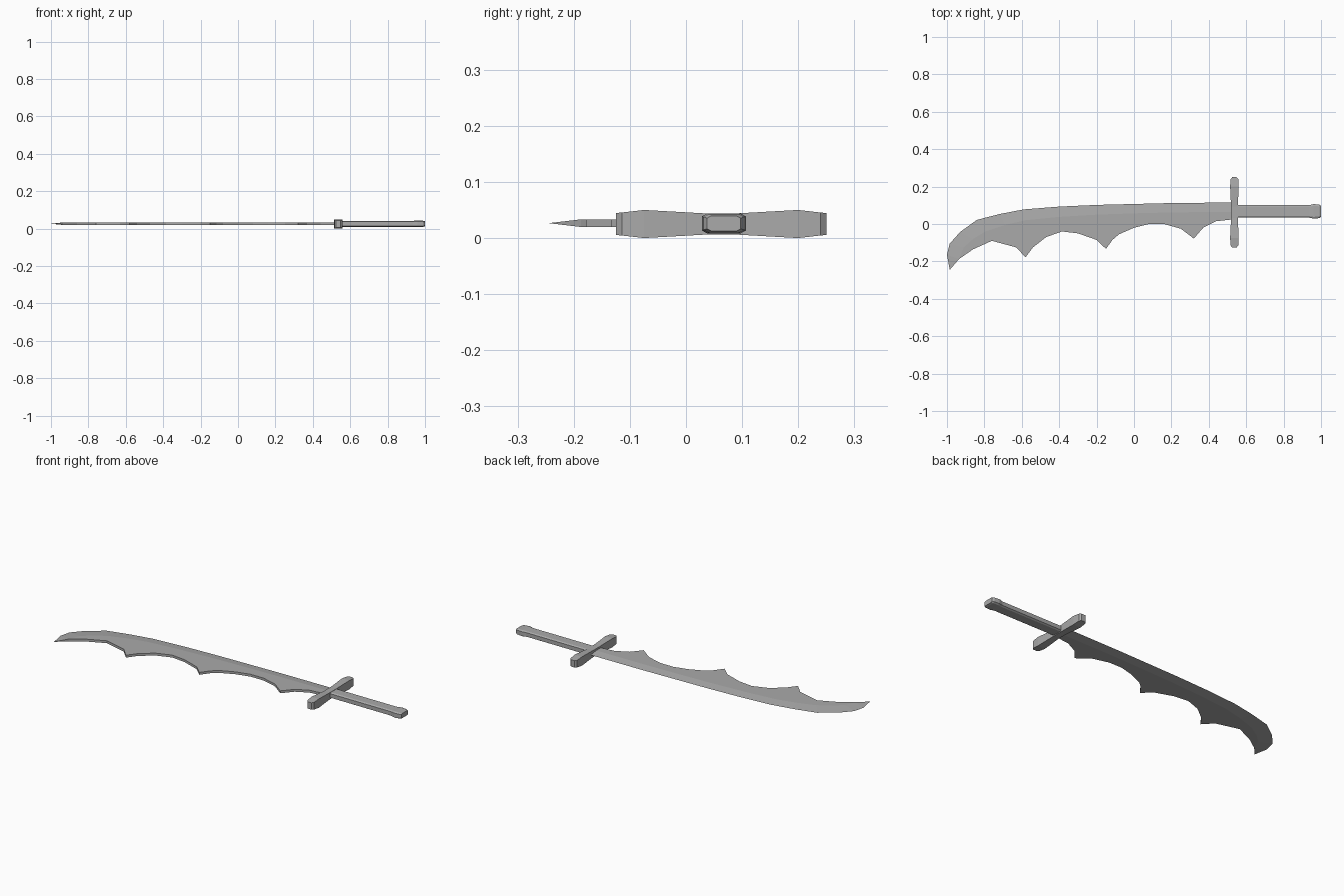
import bpy
import bmesh

cube = bpy.data.objects.get("Cube")
if cube:
    bpy.data.objects.remove(cube, do_unlink=True)

steel = bpy.data.materials.new("grey steel")
steel.use_nodes = True
grey = (0.4, 0.4, 0.4, 1)
steel.diffuse_color = grey
steel.node_tree.nodes["Principled BSDF"].inputs["Base Color"].default_value = grey


def finish(name, bm):
    bmesh.ops.recalc_face_normals(bm, faces=bm.faces)
    mesh = bpy.data.meshes.new(name)
    bm.to_mesh(mesh)
    bm.free()
    mesh.materials.append(steel)
    obj = bpy.data.objects.new(name, mesh)
    bpy.context.collection.objects.link(obj)
    return obj


def loft(name, rings):
    """Skin a list of equal-length closed rings and cap both ends."""
    bm = bmesh.new()
    loops = [[bm.verts.new(p) for p in ring] for ring in rings]
    n = len(loops[0])
    for a, b in zip(loops, loops[1:]):
        for i in range(n):
            j = (i + 1) % n
            bm.faces.new((a[i], a[j], b[j], b[i]))
    bm.faces.new(loops[0])
    bm.faces.new(loops[-1])
    return finish(name, bm)


# Blade: sharp curved back, ridge line, and a thick scalloped lower edge
MID, HALF = 0.0265, 0.0068
back = [(0.53, 0.115), (0.2, 0.112), (0, 0.107), (-0.2, 0.102), (-0.4, 0.093),
        (-0.59, 0.078), (-0.72, 0.053), (-0.84, 0.022), (-0.93, -0.043),
        (-0.985, -0.105), (-1, -0.165)]
ridge = [(0.53, 0.065), (0.2, 0.062), (0, 0.057), (-0.2, 0.05), (-0.4, 0.038),
         (-0.58, 0.02), (-0.69, -0.005), (-0.79, -0.038), (-0.86, -0.08),
         (-0.91, -0.125), (-0.935, -0.187)]
tip = (-0.985, -0.245)
edge = [(-0.86, -0.135), (-0.76, -0.09), (-0.63, -0.125), (-0.58, -0.178),
        (-0.54, -0.125), (-0.47, -0.07), (-0.385, -0.04), (-0.3, -0.05),
        (-0.2, -0.085), (-0.15, -0.133), (-0.115, -0.085), (-0.08, -0.055),
        (0, -0.02), (0.08, 0), (0.16, 0), (0.25, -0.025), (0.32, -0.078),
        (0.37, -0.02), (0.44, 0.015), (0.53, 0.025)]

bm = bmesh.new()
spine = [bm.verts.new((x, y, MID)) for x, y in back]
point = bm.verts.new((*tip, MID))
sides = []
for s in (1, -1):
    inner = [bm.verts.new((x, y, MID + s * HALF)) for x, y in ridge]
    lower = [bm.verts.new((x, y, MID + s * HALF)) for x, y in edge]
    for i in range(len(back) - 1):
        bm.faces.new((spine[i], spine[i + 1], inner[i + 1], inner[i]))
    bm.faces.new((spine[-1], point, inner[-1]))
    bm.faces.new(inner + lower)
    sides.append((inner, lower))
(top_in, top_low), (bot_in, bot_low) = sides
top_run, bot_run = [top_in[-1]] + top_low, [bot_in[-1]] + bot_low
for i in range(len(top_run) - 1):
    bm.faces.new((top_run[i], top_run[i + 1], bot_run[i + 1], bot_run[i]))
bm.faces.new((top_in[-1], bot_in[-1], point))
bm.faces.new((spine[0], top_in[0], top_low[-1], bot_low[-1], bot_in[0]))
finish("blade", bm)

# Crossguard: box section flaring towards both ends
half_guard = [(0.03, 0.018, 0.019), (0.137, 0.023, 0.025),
              (0.177, 0.021, 0.0205), (0.1875, 0.012, 0.0195)]
guard = [(-d, w, h) for d, w, h in reversed(half_guard)] + half_guard
loft("crossguard", [[(0.537 + sx * w, 0.0625 + d, 0.025 + sz * h)
                     for sx, sz in ((1, 1), (-1, 1), (-1, -1), (1, -1))]
                    for d, w, h in guard])


# Grip and pommel: chamfered sections along x
def grip_ring(x, w, h):
    corners = [(1, 0.7), (0.75, 1), (-0.75, 1), (-1, 0.7),
               (-1, -0.7), (-0.75, -1), (0.75, -1), (1, -0.7)]
    return [(x, 0.0675 + a * w, 0.026 + b * h) for a, b in corners]


loft("grip", [grip_ring(0.53, 0.033, 0.016), grip_ring(0.935, 0.033, 0.016)])
loft("pommel", [grip_ring(0.935, 0.033, 0.016), grip_ring(0.96, 0.039, 0.018),
                grip_ring(0.99, 0.036, 0.0165), grip_ring(1.0, 0.03, 0.0135)])
